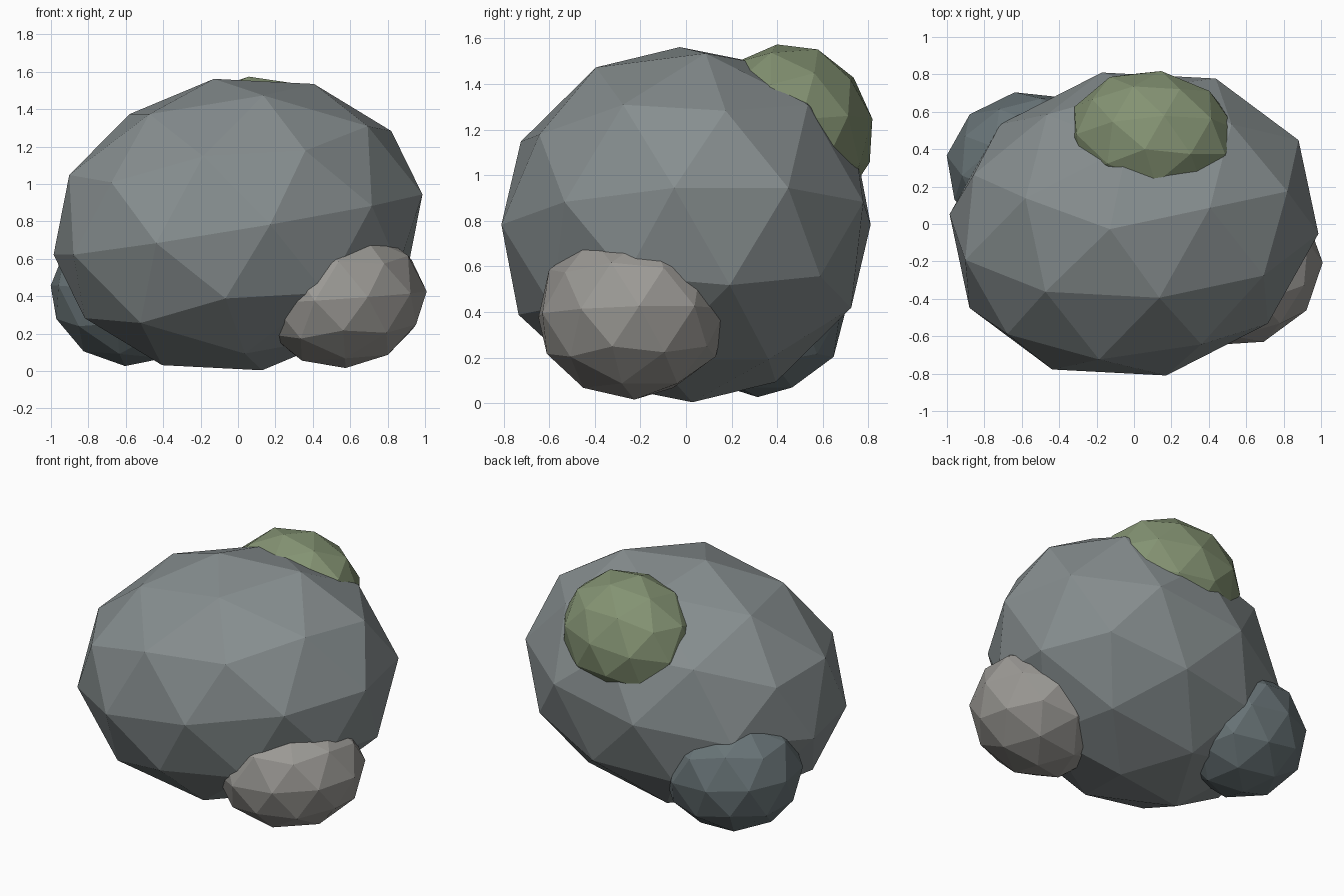
import bpy
from math import radians

if "Cube" in bpy.data.objects:
    bpy.data.objects.remove(bpy.data.objects["Cube"])


def rock(name, centre, radii, turn, colour):
    """Low-poly flat-faced boulder: a stretched, tilted icosphere."""
    bpy.ops.mesh.primitive_ico_sphere_add(
        subdivisions=2, radius=1, location=centre,
        rotation=[radians(a) for a in turn])
    ob = bpy.context.object
    ob.name = name
    ob.scale = radii
    bpy.ops.object.transform_apply(location=False, rotation=True, scale=True)
    bpy.ops.object.shade_flat()
    mat = bpy.data.materials.new(name + "_stone")
    mat.diffuse_color = (*colour, 1)
    mat.use_nodes = True
    mat.node_tree.nodes["Principled BSDF"].inputs["Base Color"].default_value = mat.diffuse_color
    ob.data.materials.append(mat)
    return ob


# Large central boulder
rock("main_boulder", (0, 0, 0.783), (1.017, 0.828, 0.79), (0, -9.6, 12),
     (0.24, 0.27, 0.275))

# Mossy lump on the upper back
rock("moss_lump", (0.10, 0.455, 1.19), (0.46, 0.37, 0.39), (9, -5, -8),
     (0.23, 0.29, 0.17))

# Pale stone at the lower front right
rock("pale_stone", (0.55, -0.235, 0.395), (0.465, 0.42, 0.38), (0, -4, 20),
     (0.33, 0.32, 0.30))

# Dark stone at the lower back left
rock("dark_stone", (-0.57, 0.32, 0.42), (0.44, 0.39, 0.395), (0, 5, 10),
     (0.14, 0.175, 0.185))
